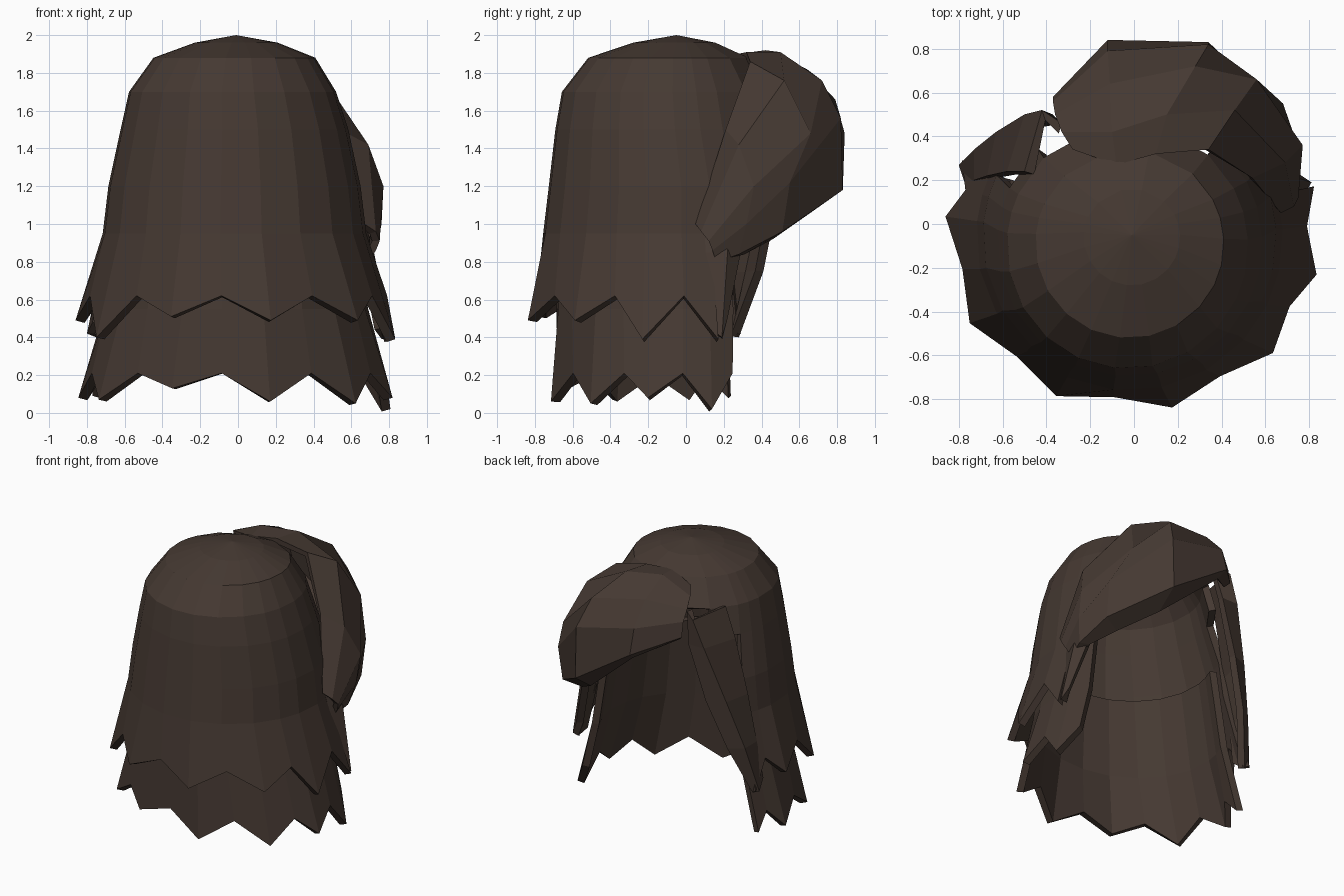
import bpy, bmesh, math

brown = bpy.data.materials.new("dark_brown_hair")
brown.diffuse_color = (0.060, 0.041, 0.032, 1)


def loft(name, rows, thickness, closed=False, keep=lambda r, c: True):
    """Skin rows of points (top to bottom, counter-clockwise from above) into a thick flat-shaded shell."""
    n = len(rows[0])
    verts = [p for row in rows for p in row]
    faces = []
    for r in range(len(rows) - 1):
        for c in range(n if closed else n - 1):
            d = (c + 1) % n
            if keep(r, c):
                faces.append(((r + 1) * n + c, (r + 1) * n + d, r * n + d, r * n + c))
    mesh = bpy.data.meshes.new(name)
    mesh.from_pydata(verts, [], faces)
    mesh.materials.append(brown)
    obj = bpy.data.objects.new(name, mesh)
    bpy.context.collection.objects.link(obj)
    # merge the crown point and drop vertices left loose by the face opening
    bm = bmesh.new()
    bm.from_mesh(mesh)
    bmesh.ops.remove_doubles(bm, verts=bm.verts, dist=0.0005)
    bmesh.ops.delete(bm, geom=[v for v in bm.verts if not v.link_faces], context='VERTS')
    bm.to_mesh(mesh)
    bm.free()
    mod = obj.modifiers.new("thickness", 'SOLIDIFY')
    mod.thickness = thickness
    mod.offset = -1
    return obj


# column directions in degrees from -y; columns 9 and 14 border the face gap
ANGLES = [-24, -6, 12, 30, 48, 64, 77, 93, 106, 118, 138, 168, 193, 224, 245, 254, 264, 282, 300, 318]


def ring_point(c, z, rx, ry, cx, cy):
    a = math.radians(ANGLES[c] - 90)
    return (cx + rx * math.cos(a), cy + ry * math.sin(a), z)


def ring(z, rx, ry, cx, cy):
    return [ring_point(c, z, rx, ry, cx, cy) for c in range(len(ANGLES))]


def jagged(tips, valleys, rx, ry, k):
    """Hem ring: tips stand out at full radius, valleys are pulled in by k."""
    out = []
    for c in range(len(ANGLES)):
        s = 1 if c in tips else k
        out.append(ring_point(c, tips.get(c, valleys), rx * s, ry * s, -.005, -.05))
    return out


# crown and upper layer with a jagged hem
hem = jagged({0: .51, 2: .49, 4: .49, 6: .39, 8: .39, 14: .42, 16: .49, 18: .40}, .62, .86, .805, .925)
crown = [ring(2.0, .0001, .0001, -.01, -.05), ring(1.96, .22, .22, -.01, -.06),
         ring(1.88, .43, .43, -.02, -.09), ring(1.70, .55, .56, -.03, -.10),
         ring(1.50, .605, .605, -.02, -.09), ring(1.20, .67, .67, -.02, -.06),
         ring(.95, .70, .70, -.02, -.06), hem]
gap = {3: range(10, 13), 4: range(10, 14), 5: range(9, 14), 6: range(8, 14)}
loft("upper_hair", crown, .05, True, lambda r, c: c not in gap.get(r, ()))

# lower layer with its own jagged hem
hem = jagged({0: .13, 2: .06, 4: .05, 6: .08, 8: .02, 14: .09, 16: .08, 18: .07}, .21, .845, .68, .93)
lower = [ring(1.12, .61, .60, -.01, -.05), ring(.55, .70, .64, -.01, -.05), hem]
loft("lower_hair", lower, .05, True, lambda r, c: c not in range(9, 14))

# big fringe swept from the parting to the right side, curling under at its lower edge
fringe = [
    [(-.28, .34, 1.86), (-.08, .27, 1.90), (.10, .32, 1.91), (.34, .34, 1.86), (.54, .21, 1.50), (.67, .05, 1.00)],
    [(-.33, .42, 1.82), (-.10, .42, 1.92), (.15, .50, 1.91), (.46, .52, 1.76), (.69, .28, 1.42), (.73, .08, .96)],
    [(-.36, .50, 1.76), (-.11, .64, 1.82), (.28, .72, 1.76), (.56, .66, 1.48), (.77, .36, 1.20), (.75, .12, .91)],
    [(-.37, .56, 1.69), (-.12, .79, 1.66), (.34, .82, 1.56), (.68, .55, 1.22), (.76, .32, 1.00), (.73, .14, .86)],
    [(-.37, .58, 1.58), (-.12, .84, 1.48), (.34, .83, 1.18), (.67, .51, .96), (.72, .28, .84), (.69, .16, .80)],
    [(-.34, .55, 1.55), (-.10, .77, 1.43), (.33, .66, 1.06), (.54, .46, .92), (.65, .31, .84), (.67, .18, .80)],
]
loft("fringe", [row[::-1] for row in fringe], .04)

# long lock on the left of the face
left = [
    [(-.33, .46, 1.72), (-.42, .52, 1.70), (-.50, .24, 1.72)],
    [(-.37, .50, 1.50), (-.50, .50, 1.50), (-.58, .24, 1.50)],
    [(-.50, .48, 1.10), (-.63, .42, 1.10), (-.67, .22, 1.10)],
    [(-.63, .41, .75), (-.73, .34, .75), (-.73, .20, .75)],
    [(-.75, .28, .40), (-.80, .27, .42), (-.77, .18, .48)],
]
loft("left_lock", left, .05)

# shorter lock under the fringe on the right
right = [
    [(.60, .10, 1.15), (.63, .22, 1.15), (.56, .32, 1.15)],
    [(.69, .10, .85), (.72, .22, .85), (.66, .29, .85)],
    [(.77, .12, .45), (.81, .19, .40), (.76, .22, .50)],
]
loft("right_lock", right, .05)
